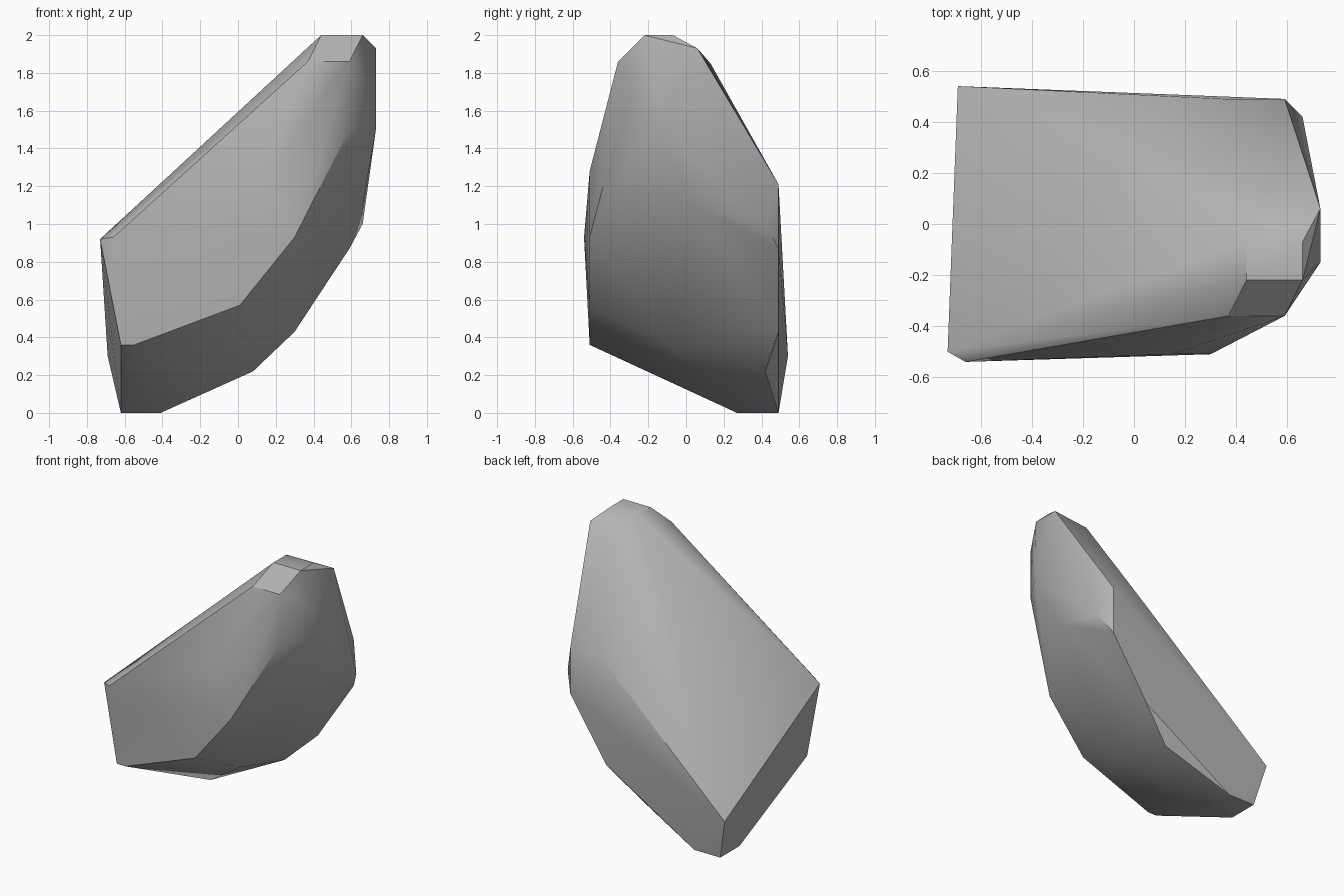
import bpy
import bmesh
import math

default_cube = bpy.data.objects.get("Cube")
if default_cube:
    bpy.data.objects.remove(default_cube, do_unlink=True)


def flat_material(name, colour):
    material = bpy.data.materials.new(name)
    material.use_nodes = True
    material.diffuse_color = colour
    shader = material.node_tree.nodes["Principled BSDF"]
    shader.inputs["Base Color"].default_value = colour
    shader.inputs["Roughness"].default_value = 1
    return material


# Corner points of the boulder, grouped by region
corners = {
    "peak": [(.44, -.22, 2), (.66, -.22, 2), (.66, -.07, 2), (.44, -.07, 2)],
    "shoulder": [(.37, -.36, 1.86), (.59, -.36, 1.86), (.73, .06, 1.93),
                 (.52, .13, 1.85), (.73, -.15, 1.72), (.73, -.15, 1.5)],
    "front_ridge": [(.59, -.36, 1.5), (.3, -.51, .93), (.01, -.51, .57),
                    (-.55, -.51, .36), (-.62, -.51, .36), (.15, -.51, 1.28)],
    "low_end": [(-.73, -.5, .92), (-.66, -.54, .93), (-.69, .54, .3)],
    "back_ridge": [(.35, .49, 1.21), (.59, .49, 1.21), (.59, .49, .87),
                   (.66, .42, 1), (.3, .49, .43), (.08, .42, .22)],
    "belly": [(.66, .04, 1.1), (.08, -.09, .36)],
    "base": [(-.62, .27, 0), (-.62, .49, 0), (-.41, .49, 0), (-.41, .27, 0)],
}

# Wrap the corners in one closed faceted skin
bm = bmesh.new()
for region in corners.values():
    for point in region:
        bm.verts.new(point)
hull = bmesh.ops.convex_hull(bm, input=bm.verts[:], use_existing_faces=False)
leftover = {item for item in hull["geom_interior"] + hull["geom_unused"]
            if isinstance(item, bmesh.types.BMVert)}
bmesh.ops.delete(bm, geom=list(leftover), context="VERTS")
bmesh.ops.recalc_face_normals(bm, faces=bm.faces[:])

mesh = bpy.data.meshes.new("boulder")
bm.to_mesh(mesh)
bm.free()
mesh.materials.append(flat_material("stone grey", (.45, .45, .45, 1)))

boulder = bpy.data.objects.new("boulder", mesh)
bpy.context.collection.objects.link(boulder)

# Soften the gentle facets and keep the hard ridges sharp
bpy.ops.object.select_all(action="DESELECT")
boulder.select_set(True)
bpy.context.view_layer.objects.active = boulder
bpy.ops.object.shade_smooth_by_angle(angle=math.radians(30))
